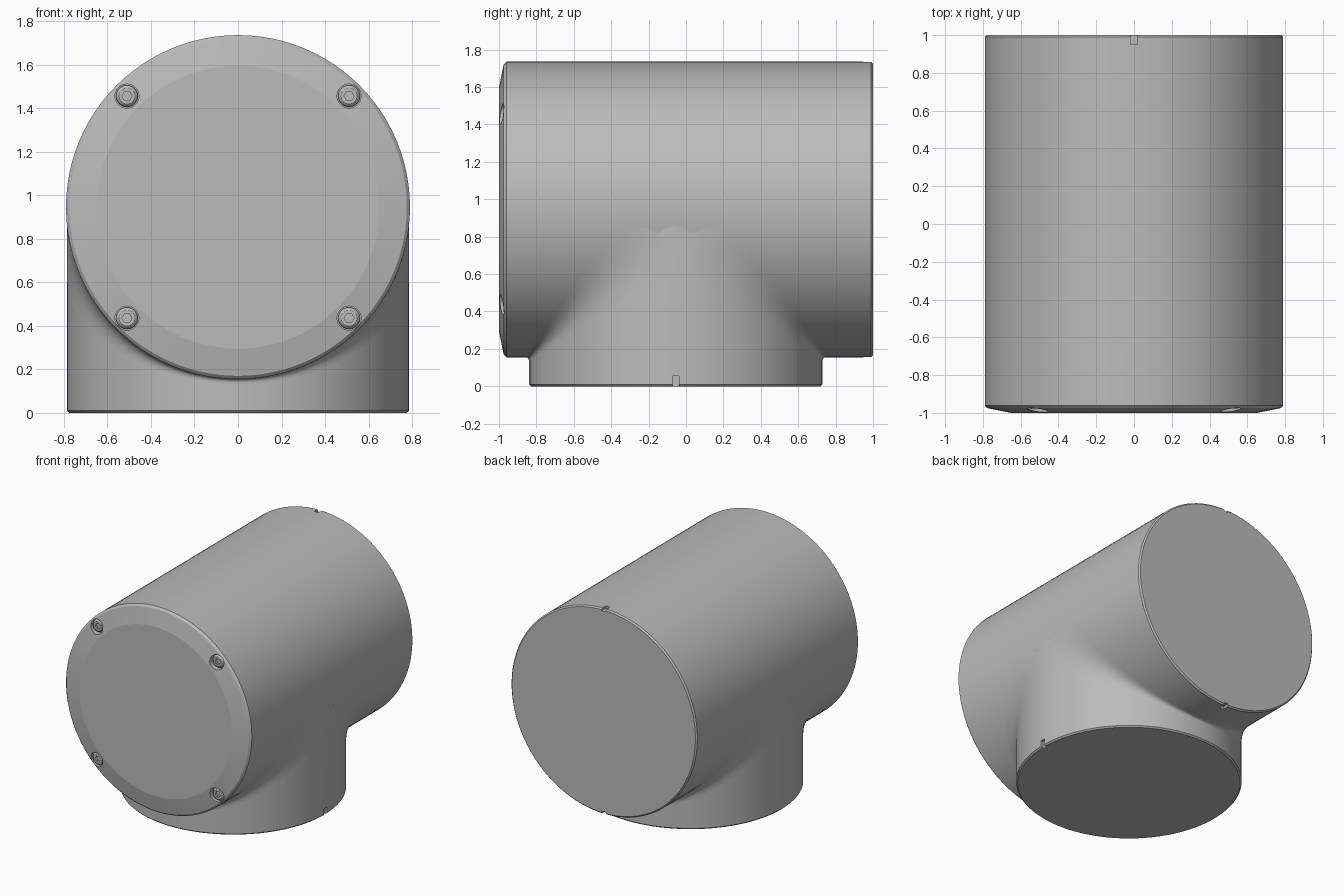
import bpy, bmesh, math
from mathutils import Matrix, Vector

if "Cube" in bpy.data.objects:
    bpy.data.objects.remove(bpy.data.objects["Cube"])

R_TUBE, R_BASE = 0.79, 0.785
AXIS_Z, BASE_Y = 0.945, -0.055
ALONG_Y = Matrix.Rotation(math.radians(-90), 4, "X")

grey = bpy.data.materials.new("plain grey")
grey.use_nodes = True
grey.diffuse_color = (0.5, 0.5, 0.5, 1)
grey.node_tree.nodes["Principled BSDF"].inputs["Base Color"].default_value = (0.5, 0.5, 0.5, 1)


def finish(name, bm):
    bmesh.ops.recalc_face_normals(bm, faces=bm.faces)
    mesh = bpy.data.meshes.new(name)
    bm.to_mesh(mesh)
    bm.free()
    mesh.materials.append(grey)
    ob = bpy.data.objects.new(name, mesh)
    bpy.context.collection.objects.link(ob)
    return ob


def activate(ob):
    bpy.ops.object.select_all(action="DESELECT")
    ob.select_set(True)
    bpy.context.view_layer.objects.active = ob


def smooth(ob, degrees=10):
    activate(ob)
    bpy.ops.object.shade_smooth_by_angle(angle=math.radians(degrees))


def lathe(name, profile, matrix, sides=96):
    """Closed solid turned from (radius, height) pairs."""
    bm = bmesh.new()
    rings = []
    for r, h in profile:
        angles = [2 * math.pi * i / sides for i in range(sides)]
        rings.append([bm.verts.new(matrix @ Vector((r * math.cos(a), r * math.sin(a), h)))
                      for a in angles])
    for low, high in zip(rings, rings[1:]):
        for i in range(sides):
            j = (i + 1) % sides
            bm.faces.new((low[i], low[j], high[j], high[i]))
    bm.faces.new(rings[0])
    bm.faces.new(rings[-1])
    return finish(name, bm)


def box(name, centre, size):
    bm = bmesh.new()
    bmesh.ops.create_cube(bm, size=1)
    bmesh.ops.scale(bm, vec=size, verts=bm.verts)
    bmesh.ops.translate(bm, vec=centre, verts=bm.verts)
    return finish(name, bm)


def cut(target, cutters):
    activate(target)
    for cutter in cutters:
        mod = target.modifiers.new("cut", "BOOLEAN")
        mod.operation = "DIFFERENCE"
        mod.solver = "EXACT"
        mod.object = cutter
        bpy.ops.object.modifier_apply(modifier=mod.name)
        bpy.data.objects.remove(cutter)


def place(x, y, z):
    return Matrix.Translation((x, y, z)) @ ALONG_Y


# Horizontal tube with a sloped front rim
tube = lathe("horizontal_tube",
             [(0.65, -1), (0.775, -0.975), (R_TUBE, -0.96), (R_TUBE, 0.99), (0.78, 1)],
             place(0, 0, AXIS_Z))
screw_spots = [(sx * 0.51, AXIS_Z + sz * 0.51) for sx in (-1, 1) for sz in (-1, 1)]
holes = [lathe("screw_hole_cutter", [(0.055, -1.1), (0.055, -0.95)], place(x, 0, z), 32)
         for x, z in screw_spots]
notches = [box("notch_cutter", (0, 1, AXIS_Z + s * R_TUBE), (0.036, 0.1, 0.04))
           for s in (-1, 1)]
cut(tube, holes + notches)
smooth(tube)

# Upright branch, also the foot
branch = lathe("branch_pipe", [(0.775, 0), (R_BASE, 0.01), (R_BASE, 0.93)],
               Matrix.Translation((0, BASE_Y, 0)))
cut(branch, [box("notch_cutter", (R_BASE, BASE_Y, 0), (0.04, 0.036, 0.11))])
smooth(branch)

# Blends between branch and tube, widening toward the sides
for side, name in ((-1, "front_blend"), (1, "back_blend")):
    bm = bmesh.new()
    rows = []
    for i in range(65):
        t = math.pi * (i / 64 - 0.5)
        x, y = R_BASE * math.sin(t), BASE_Y + side * R_BASE * math.cos(t)
        z = AXIS_Z - math.sqrt(R_TUBE ** 2 - x ** 2)
        e = 0.02 + 0.24 * (1 - math.cos(t))
        row = []
        for k in range(9):
            u = k / 8
            row.append(bm.verts.new((x, y + side * e * u * u, z - e * (1 - u) ** 2)))
        rows.append(row)
    for a, b in zip(rows, rows[1:]):
        for k in range(8):
            bm.faces.new((a[k], b[k], b[k + 1], a[k + 1]))
    # Point the surface outward
    bm.normal_update()
    blend = finish(name, bm)
    middle = blend.data.polygons[len(blend.data.polygons) // 2 + 4]
    if middle.normal.y * side < 0:
        blend.data.flip_normals()
    smooth(blend, 40)

# Socket screws in the front rim
for n, (x, z) in enumerate(screw_spots):
    screw = lathe(f"screw_{n + 1}",
                  [(0.05, -0.945), (0.05, -0.96), (0.045, -0.97), (0.036, -0.976)],
                  place(x, 0, z), 32)
    cut(screw, [lathe("socket_cutter", [(0.023, -1.05), (0.023, -0.958)], place(x, 0, z), 6)])
    smooth(screw, 30)
